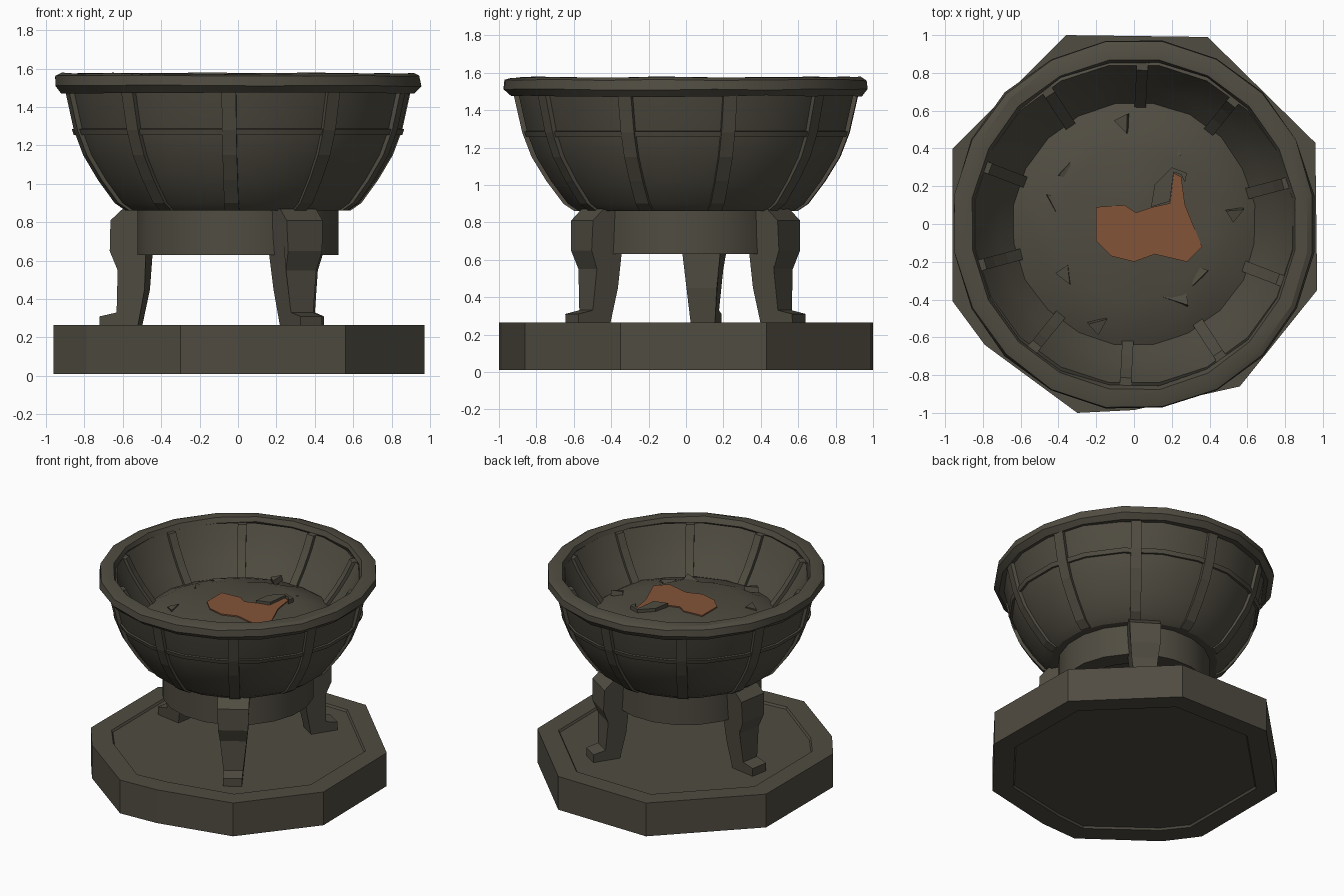
import bpy, bmesh, math, random
from mathutils import Matrix, Vector

random.seed(4)
cube = bpy.data.objects.get("Cube")
if cube:
    bpy.data.objects.remove(cube, do_unlink=True)


def material(name, rgb):
    m = bpy.data.materials.new(name)
    m.use_nodes = True
    m.diffuse_color = (*rgb, 1)
    bsdf = next(n for n in m.node_tree.nodes if n.type == 'BSDF_PRINCIPLED')
    bsdf.inputs["Base Color"].default_value = (*rgb, 1)
    return m


stone = material("dark stone", (0.080, 0.072, 0.053))
ember = material("ember orange", (0.23, 0.088, 0.040))


def finish(name, bm, mat=stone, smooth=None):
    bmesh.ops.remove_doubles(bm, verts=bm.verts, dist=1e-4)
    bmesh.ops.recalc_face_normals(bm, faces=bm.faces)
    mesh = bpy.data.meshes.new(name)
    bm.to_mesh(mesh)
    bm.free()
    mesh.materials.append(mat)
    ob = bpy.data.objects.new(name, mesh)
    bpy.context.collection.objects.link(ob)
    if smooth:
        bpy.ops.object.select_all(action='DESELECT')
        ob.select_set(True)
        bpy.context.view_layer.objects.active = ob
        bpy.ops.object.shade_smooth_by_angle(angle=math.radians(smooth))
    return ob


def lathe(name, profile, closed=False, segs=20, jitter=0.0, smooth=28):
    """Turn an (r, z) profile around the z axis."""
    bm = bmesh.new()
    rings = []
    for r, z in profile:
        ring = []
        for i in range(segs):
            a = math.tau * (i + 0.5) / segs
            rr = r + random.uniform(-jitter, jitter) * (r > 0)
            zz = z + random.uniform(-jitter, jitter) * (r > 0)
            ring.append(bm.verts.new((rr * math.cos(a), rr * math.sin(a), zz)))
        rings.append(ring)
    pairs = list(zip(rings, rings[1:]))
    if closed:
        pairs.append((rings[-1], rings[0]))
    for lo, hi in pairs:
        for i in range(segs):
            j = (i + 1) % segs
            bm.faces.new((lo[i], lo[j], hi[j], hi[i]))
    return finish(name, bm, smooth=smooth)


def prism(bm, outline, z0, z1):
    """Extrude an (x, y) outline upwards; return bottom and top faces."""
    lo = [bm.verts.new((x, y, z0)) for x, y in outline]
    hi = [bm.verts.new((x, y, z1)) for x, y in outline]
    n = len(lo)
    for i in range(n):
        j = (i + 1) % n
        bm.faces.new((lo[i], lo[j], hi[j], hi[i]))
    return bm.faces.new(lo[::-1]), bm.faces.new(hi)


def radial_slab(name, profile, degrees, width, smooth=None):
    """Slab with an (r, z) side profile, turned to face outwards at an angle."""
    bm = bmesh.new()
    sides = []
    for s in (-0.5, 0.5):
        sides.append([bm.verts.new((r, s * width(z), z)) for r, z in profile])
    a, b = sides
    n = len(a)
    for i in range(n):
        j = (i + 1) % n
        bm.faces.new((a[i], a[j], b[j], b[i]))
    bm.faces.new(a)
    bm.faces.new(b[::-1])
    bm.transform(Matrix.Rotation(math.radians(degrees), 4, 'Z'))
    return finish(name, bm, smooth=smooth)


# Rough-cut base slab with shallow recesses on both faces
base = [(-0.30, -1.0), (0.0, -0.985), (0.56, -0.86), (0.97, -0.35), (0.96, 0.43),
        (0.39, 0.99), (-0.36, 1.0), (-0.96, 0.40), (-0.96, -0.41), (-0.79, -0.64)]
bm = bmesh.new()
caps = prism(bm, base, 0.01, 0.265)
bmesh.ops.recalc_face_normals(bm, faces=bm.faces)
bmesh.ops.inset_individual(bm, faces=caps, thickness=0.15, depth=0)
bmesh.ops.inset_individual(bm, faces=caps, thickness=0.01, depth=-0.015)
finish("base_slab", bm)

# Three curved legs with turned-out feet
leg = [(0.40, 0.86), (0.59, 0.87), (0.655, 0.81), (0.66, 0.65), (0.62, 0.55),
       (0.63, 0.33), (0.72, 0.31), (0.72, 0.25), (0.52, 0.25), (0.48, 0.45),
       (0.47, 0.63), (0.40, 0.66)]
for label, angle in (("right", 170), ("front_left", -58), ("back_left", 57)):
    radial_slab(label + "_leg", leg, angle, lambda z: 0.13 + 0.09 * min(1, max(0, (z - 0.3) / 0.4)))

# Collar joining the legs
lathe("collar_ring", [(0.53, 0.63), (0.53, 0.86), (0.40, 0.86), (0.40, 0.63)], closed=True)

# Bowl shell, outside then inside
outer = [(0.58, 0.86), (0.64, 0.90), (0.73, 1.02), (0.81, 1.15), (0.86, 1.28), (0.91, 1.50)]
inner = [(0.85, 1.54), (0.80, 1.44), (0.73, 1.33), (0.63, 1.20)]
lathe("bowl", [(0, 0.86)] + outer + inner + [(0, 1.18)])

# Heavy rim with worn edges
rim = lathe("bowl_rim", [(0.85, 1.54), (0.865, 1.575), (0.93, 1.575), (0.96, 1.56),
                         (0.965, 1.51), (0.93, 1.475), (0.88, 1.48)], closed=True, jitter=0.005)
rim.scale.y = 1.02

# Raised horizontal band
lathe("bowl_band", [(0.84, 1.255), (0.866, 1.255), (0.876, 1.285), (0.85, 1.29)], closed=True)

# Ten ribs, outside and inside
rib_out = [(r + 0.015, z) for r, z in outer] + [(r - 0.04, z) for r, z in outer[::-1]]
rib_in = [(r - 0.035, z) for r, z in inner] + [(r + 0.03, z) for r, z in inner[::-1]]
for k in range(10):
    angle = 87 + 36 * k
    radial_slab(f"outer_rib_{k}", rib_out, angle, lambda z: 0.075)
    radial_slab(f"inner_rib_{k}", rib_in, angle, lambda z: 0.06)

# Heaped ash filling the bowl
lathe("ash_heap", [(0.70, 1.19), (0.62, 1.235), (0.52, 1.27), (0.40, 1.30), (0, 1.30)],
      jitter=0.012, smooth=40)

# Broken shards scattered around the edge of the ash
for k in range(9):
    a, r = math.tau * (k + random.random() * 0.6) / 9, random.uniform(0.42, 0.56)
    bm = bmesh.new()
    size = random.uniform(0.03, 0.07)
    prism(bm, [(size, 0), (-size, size * 0.6), (-size * 0.7, -size)], -0.02, 0.02)
    bm.transform(Matrix.Translation(Vector((r * math.cos(a), r * math.sin(a), 1.275)))
                 @ Matrix.Rotation(a * 3, 4, 'Z') @ Matrix.Rotation(0.25, 4, 'X'))
    finish(f"ash_shard_{k}", bm)

# Glowing ember patch
patch = [(-0.20, 0.09), (-0.05, 0.10), (0.01, 0.06), (0.10, 0.09), (0.19, 0.11),
         (0.21, 0.27), (0.25, 0.25), (0.27, 0.10), (0.36, -0.12), (0.28, -0.20),
         (0.11, -0.16), (0.0, -0.20), (-0.12, -0.17), (-0.20, -0.09)]
bm = bmesh.new()
prism(bm, patch, 1.303, 1.312)
finish("ember_patch", bm, ember)

# Raised crust along the back edge of the embers
bm = bmesh.new()
crust = [(0.09, 0.09), (0.11, 0.21), (0.20, 0.30), (0.28, 0.27), (0.27, 0.22),
         (0.25, 0.26), (0.21, 0.275), (0.19, 0.12)]
prism(bm, crust, 1.28, 1.33)
finish("ash_crust", bm)
